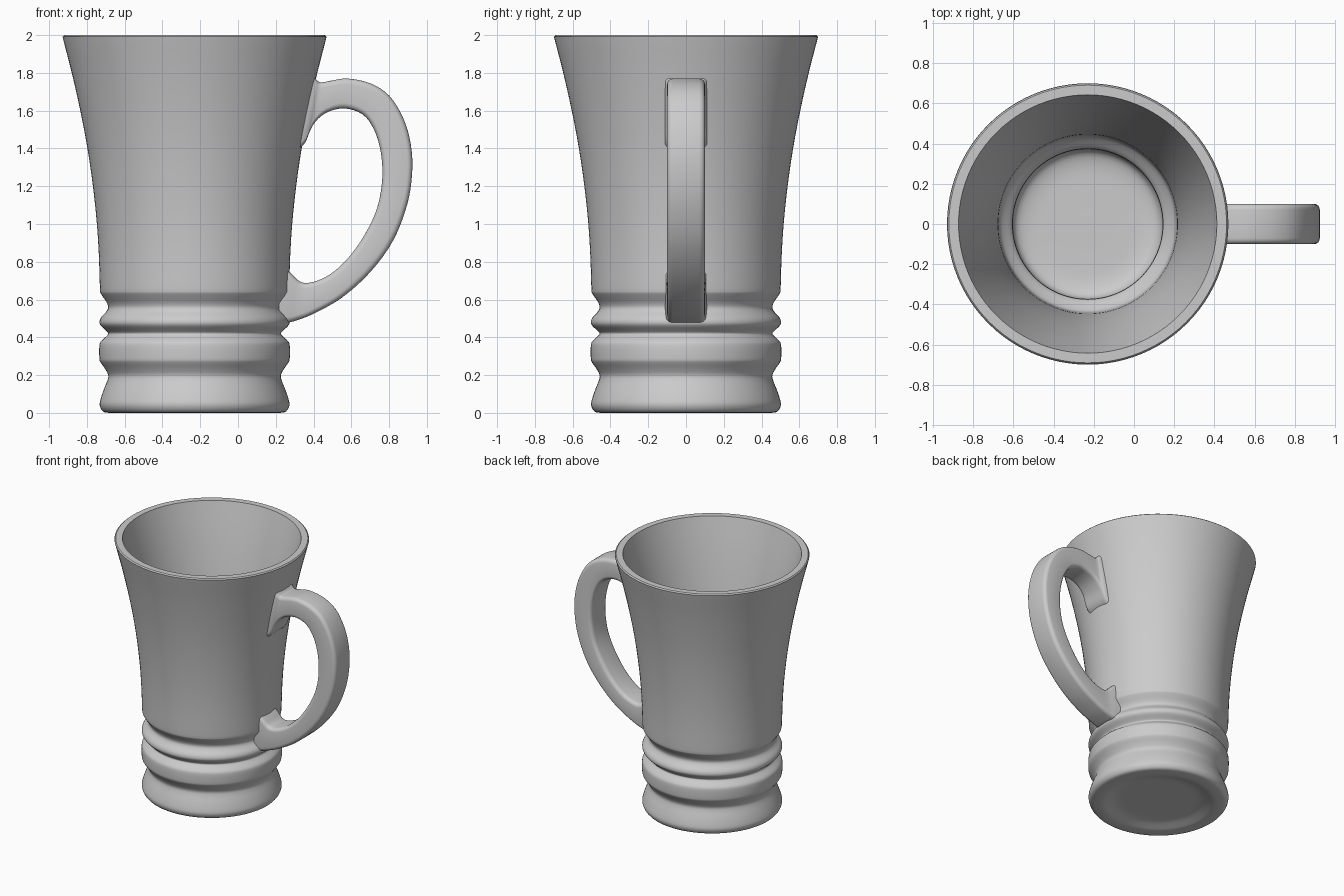
import bpy, bmesh
from math import sin, cos, pi
from mathutils import Vector

if "Cube" in bpy.data.objects:
    bpy.data.objects.remove(bpy.data.objects["Cube"])

AXIS_X = -0.23


def spline(points, steps):
    """Smooth curve through points of any dimension (Catmull-Rom)."""
    pts = [Vector(p) for p in points]
    pts = [pts[0]] + pts + [pts[-1]]
    out = []
    for a, b, c, d in zip(pts, pts[1:], pts[2:], pts[3:]):
        for i in range(steps):
            t = i / steps
            out.append(0.5 * (2 * b + (c - a) * t + (2 * a - 5 * b + 4 * c - d) * t * t
                              + (3 * b - a - 3 * c + d) * t ** 3))
    return out + [pts[-1]]


def finish(bm, name, angle):
    bmesh.ops.remove_doubles(bm, verts=bm.verts, dist=0.0004)
    bmesh.ops.recalc_face_normals(bm, faces=bm.faces)
    mesh = bpy.data.meshes.new(name)
    bm.to_mesh(mesh)
    bm.free()
    obj = bpy.data.objects.new(name, mesh)
    bpy.context.collection.objects.link(obj)
    bpy.ops.object.select_all(action='DESELECT')
    obj.select_set(True)
    bpy.context.view_layer.objects.active = obj
    bpy.ops.object.shade_smooth_by_angle(angle=angle)
    return obj


def skin(rings, name, angle, caps):
    """Join closed rings of points into a surface."""
    bm = bmesh.new()
    loops = [[bm.verts.new(p) for p in ring] for ring in rings]
    n = len(loops[0])
    for a, b in zip(loops, loops[1:]):
        for i in range(n):
            j = (i + 1) % n
            bm.faces.new((a[i], a[j], b[j], b[i]))
    if caps:
        bm.faces.new(loops[0])
        bm.faces.new(loops[-1])
    return finish(bm, name, angle)


# Mug body: underside, ribbed foot and flared outer wall (radius, height)
outside = [(0, .03), (.2, .03), (.3, .028), (.36, .012), (.40, 0), (.45, 0),
           (.485, .008), (.502, .04), (.497, .075), (.48, .125), (.462, .17),
           (.457, .20), (.475, .235), (.498, .268), (.504, .29), (.504, .355),
           (.495, .38), (.468, .405), (.457, .42), (.468, .435), (.495, .46),
           (.503, .48), (.495, .505), (.468, .535), (.457, .56), (.468, .59),
           (.495, .63), (.501, .66), (.506, .82), (.517, 1.0), (.538, 1.2),
           (.567, 1.4), (.605, 1.6), (.65, 1.8), (.695, 1.975), (.697, 1.99), (.69, 2.0)]
# Inner wall follows the outer one down to the floor
inside = [(.642, 2.0), (.592, 1.8), (.548, 1.6), (.51, 1.4), (.48, 1.2),
          (.459, 1.0), (.447, .82), (.44, .66), (.425, .62), (.385, .58),
          (.374, .555), (.39, .53), (.42, .50), (.42, .465), (.385, .435),
          (.374, .415), (.39, .395), (.425, .36), (.425, .29), (.385, .235),
          (.372, .20), (.372, .16), (.35, .12), (.29, .10), (.2, .095), (0, .095)]
profile = spline(outside, 3) + spline(inside, 3)
SEG = 96
rings = [[(AXIS_X + p.x * cos(2 * pi * i / SEG), p.x * sin(2 * pi * i / SEG), p.y)
          for i in range(SEG)] for p in profile]
skin(rings, "mug_body", 0.7, False)

# Handle: outer edge x, z, inner edge x, z, half width
handle = [(.375, 1.81, .31, 1.39, .115), (.415, 1.765, .355, 1.43, .107),
          (.44, 1.75, .395, 1.52, .1), (.50, 1.76, .46, 1.585, .1),
          (.58, 1.77, .56, 1.612, .1), (.70, 1.745, .66, 1.58, .1),
          (.80, 1.68, .72, 1.50, .1), (.875, 1.56, .752, 1.40, .1),
          (.915, 1.42, .764, 1.30, .1), (.922, 1.27, .76, 1.2, .1),
          (.895, 1.1, .735, 1.08, .1), (.82, .91, .68, .96, .1),
          (.70, .745, .60, .84, .1), (.55, .61, .51, .75, .1),
          (.40, .525, .42, .70, .1), (.31, .49, .34, .69, .1),
          (.26, .478, .285, .735, .105), (.215, .485, .225, .79, .11)]
R = 0.03
sections = []
for ox, oz, ix, iz, w in spline(handle, 4):
    outer, inner = Vector((ox, 0, oz)), Vector((ix, 0, iz))
    mid, half = (outer + inner) / 2, (outer - inner).length / 2
    u = (outer - inner).normalized()
    ring = []
    for k, (sx, sy) in enumerate([(1, 1), (-1, 1), (-1, -1), (1, -1)]):
        for s in range(5):
            a = k * pi / 2 + s * pi / 8
            ring.append(mid + u * (sx * (half - R) + R * cos(a))
                        + Vector((0, sy * (w - R) + R * sin(a), 0)))
    sections.append(ring)
skin(sections, "handle", 0.7, True)
